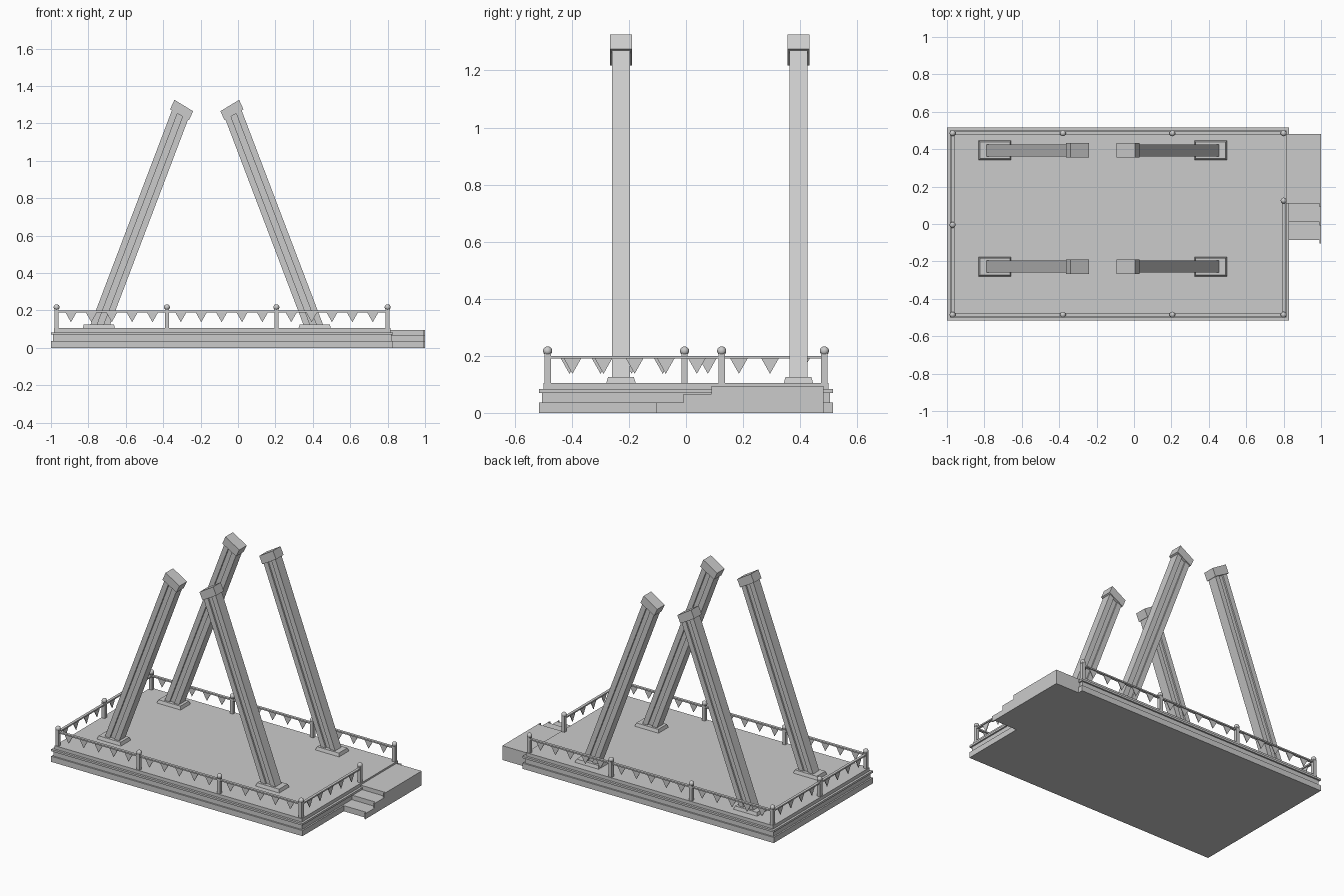
import bpy, bmesh
from mathutils import Vector

cube = bpy.data.objects.get("Cube")
if cube:
    bpy.data.objects.remove(cube, do_unlink=True)

grey = bpy.data.materials.new("plain grey")
grey.use_nodes = True
grey.diffuse_color = (0.6, 0.6, 0.6, 1)
grey.node_tree.nodes["Principled BSDF"].inputs["Base Color"].default_value = (0.6, 0.6, 0.6, 1)


def finish(name, bm):
    bmesh.ops.recalc_face_normals(bm, faces=bm.faces)
    mesh = bpy.data.meshes.new(name)
    bm.to_mesh(mesh)
    bm.free()
    mesh.materials.append(grey)
    obj = bpy.data.objects.new(name, mesh)
    bpy.context.collection.objects.link(obj)
    return obj


def add_prism(bm, points, offset):
    """Extrude a flat outline along an offset."""
    face = bm.faces.new([bm.verts.new(p) for p in points])
    top = bmesh.ops.extrude_face_region(bm, geom=[face], use_keep_orig=True)["geom"]
    bmesh.ops.translate(bm, vec=Vector(offset),
                        verts=[v for v in top if isinstance(v, bmesh.types.BMVert)])


def add_box(bm, x0, x1, y0, y1, z0, z1):
    add_prism(bm, [(x0, y0, z0), (x1, y0, z0), (x1, y1, z0), (x0, y1, z0)], (0, 0, z1 - z0))


# Layered deck with a recessed band
DECK = 0.105
bm = bmesh.new()
for inset, z0, z1 in ((0, 0, 0.037), (0.01, 0.037, 0.07), (0, 0.07, 0.083), (0.015, 0.083, DECK)):
    add_box(bm, -1 + inset, 0.83 - inset, -0.515 + inset, 0.515 - inset, z0, z1)
finish("deck", bm)


# Landing with stairs, and a thin stringer along its outer side
def stair_outline(x, shift):
    a, b, c = -0.085 + shift, 0.012 + shift, 0.11 + shift
    profile = [(a, 0), (a, 0.037), (b, 0.037), (b, 0.067), (c, 0.067),
               (c, 0.094), (0.482, 0.094), (0.482, 0)]
    return [(x, y, z) for y, z in profile]


bm = bmesh.new()
add_prism(bm, stair_outline(0.815, 0), (0.178, 0, 0))
finish("entrance_stairs", bm)
bm = bmesh.new()
add_prism(bm, stair_outline(0.993, -0.02), (0.007, 0, 0))
finish("stair_stringer", bm)

# Railing: posts with ball tops, top rails and pennants
FRONT, BACK, LEFT_END, RIGHT_END = -0.485, 0.485, -0.97, 0.80
long_xs = [LEFT_END, -0.38, 0.205, RIGHT_END]
runs = [[(x, FRONT) for x in long_xs],
        [(x, BACK) for x in long_xs],
        [(LEFT_END, FRONT), (LEFT_END, -0.005), (LEFT_END, BACK)],
        [(RIGHT_END, FRONT), (RIGHT_END, 0.125)]]

posts, balls, rails, flags = (bmesh.new() for _ in range(4))
for x, y in sorted({p for run in runs for p in run}):
    add_box(posts, x - 0.011, x + 0.011, y - 0.011, y + 0.011, DECK - 0.005, 0.21)
    made = bmesh.ops.create_uvsphere(balls, u_segments=16, v_segments=10, radius=0.016)
    bmesh.ops.translate(balls, verts=made["verts"], vec=(x, y, 0.217))

for run in runs:
    for start, end in zip(run, run[1:]):
        a, b = Vector((*start, 0)), Vector((*end, 0))
        along = (b - a).normalized()
        side = Vector((-along.y, along.x, 0))
        low, high = Vector((0, 0, 0.19)), Vector((0, 0, 0.199))
        add_prism(rails, [a + side * 0.009 + low, a - side * 0.009 + low,
                          a - side * 0.009 + high, a + side * 0.009 + high], b - a)
        count = 5 if (b - a).length > 0.53 else 4
        for i in range(count):
            mid = (a + b) / 2 + along * 0.109 * (i - (count - 1) / 2) - side * 0.002
            add_prism(flags, [mid - along * 0.03 + low, mid + along * 0.03 + low,
                              mid + Vector((0, 0, 0.137))], side * 0.004)

finish("railing_posts", posts)
ball_obj = finish("post_balls", balls)
for poly in ball_obj.data.polygons:
    poly.use_smooth = True
finish("railing_rails", rails)
finish("pennants", flags)

# Leaning channelled columns, each with a tapered foot and a tilted cap
CENTRE = -0.167
LEAN = 0.38


def column(label, sign, y):
    def slab(bm, outline, width):
        points = [(CENTRE + sign * x, y - width / 2, z) for x, z in outline]
        add_prism(bm, points, (0, width, 0))

    def strip(u0, u1):
        # part of the shaft between two fractions of its breadth
        low, high = [], []
        for u in (u0, u1):
            foot = 0.522 + 0.105 * u
            top = 1.225 + 0.06 * u
            low.append((foot, 0.11))
            high.append((foot - LEAN * (top - 0.11), top))
        return [low[0], low[1], high[1], high[0]]

    bm = bmesh.new()
    slab(bm, strip(0, 0.34), 0.064)
    slab(bm, strip(0.34, 0.66), 0.044)
    slab(bm, strip(0.66, 1), 0.064)
    finish(label + "_shaft", bm)

    bm = bmesh.new()
    slab(bm, [(0.073, 1.265), (0.173, 1.326), (0.196, 1.275), (0.095, 1.217)], 0.078)
    finish(label + "_cap", bm)

    bm = bmesh.new()
    cx = CENTRE + sign * 0.577
    add_box(bm, cx - 0.088, cx + 0.088, y - 0.053, y + 0.053, DECK - 0.005, 0.126)
    for v in bm.verts:
        if v.co.z > 0.12:
            v.co.x += 0.008 if v.co.x < cx else -0.008
            v.co.y += 0.008 if v.co.y < y else -0.008
    finish(label + "_foot", bm)


for row, y in (("front", -0.228), ("back", 0.394)):
    column(row + "_left_column", 1, y)
    column(row + "_right_column", -1, y)
